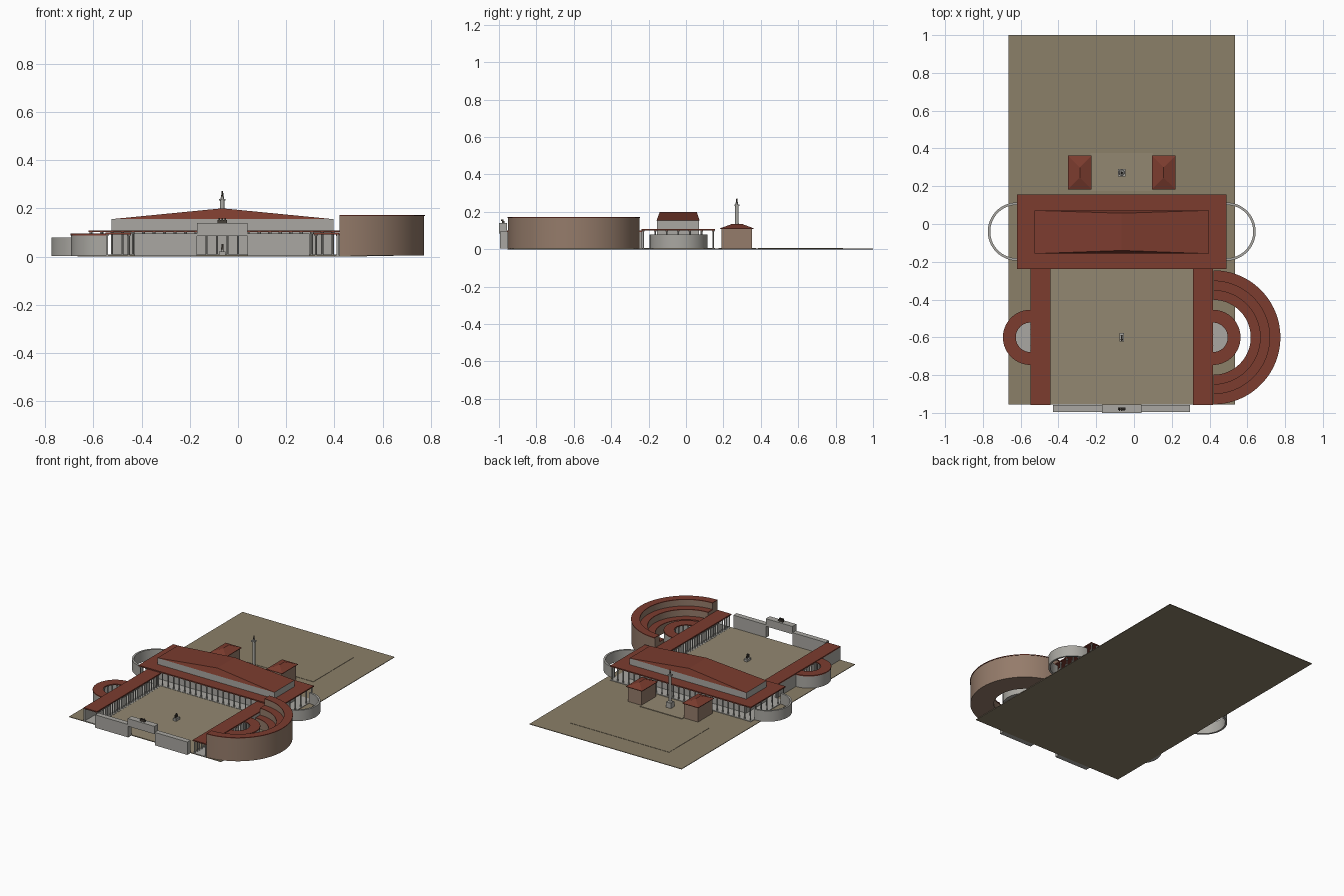
import bpy, bmesh
from math import pi, sin, cos

if "Cube" in bpy.data.objects:
    bpy.data.objects.remove(bpy.data.objects["Cube"])

CX = -0.065  # symmetry axis of the complex


def mat(name, c):
    m = bpy.data.materials.new(name)
    m.diffuse_color = (*c, 1)
    m.use_nodes = True
    m.node_tree.nodes["Principled BSDF"].inputs["Base Color"].default_value = m.diffuse_color
    return m


ROOF = mat("terracotta", (0.20, 0.045, 0.028))
BRICK = mat("brick", (0.30, 0.20, 0.145))
STONE = mat("stone", (0.40, 0.39, 0.36))
SAND = mat("earth", (0.26, 0.215, 0.14))
PAVE = mat("paving", (0.29, 0.245, 0.165))
BRONZE = mat("bronze", (0.06, 0.05, 0.04))


def finish(name, bm, m):
    bmesh.ops.recalc_face_normals(bm, faces=bm.faces)
    me = bpy.data.meshes.new(name)
    bm.to_mesh(me)
    bm.free()
    me.materials.append(m)
    ob = bpy.data.objects.new(name, me)
    bpy.context.collection.objects.link(ob)
    return ob


def hull(name, pts, m):
    bm = bmesh.new()
    for p in pts:
        bm.verts.new(p)
    bmesh.ops.convex_hull(bm, input=bm.verts)
    bmesh.ops.dissolve_limit(bm, angle_limit=0.001, verts=bm.verts, edges=bm.edges)
    return finish(name, bm, m)


def box(name, x0, x1, y0, y1, z0, z1, m):
    return hull(name, [(x, y, z) for x in (x0, x1) for y in (y0, y1) for z in (z0, z1)], m)


def half_ring(name, cx, cy, profile, side, m, n=40):
    """Sweep a closed (radius, z) profile through a half circle bulging to side."""
    bm = bmesh.new()
    rows = []
    for i in range(n + 1):
        a = -pi / 2 + pi * i / n
        rows.append([bm.verts.new((cx + side * r * cos(a), cy + r * sin(a), z)) for r, z in profile])
    k = len(profile)
    for i in range(n):
        for j in range(k):
            q = (j + 1) % k
            bm.faces.new((rows[i][j], rows[i + 1][j], rows[i + 1][q], rows[i][q]))
    bm.faces.new(rows[0])
    bm.faces.new(rows[-1])
    ob = finish(name, bm, m)
    for p in ob.data.polygons:
        p.use_smooth = True
    bpy.context.view_layer.objects.active = ob
    ob.select_set(True)
    bpy.ops.object.shade_smooth_by_angle()
    ob.select_set(False)
    return ob


def rect(r0, r1, z0, z1):
    return [(r0, z0), (r1, z0), (r1, z1), (r0, z1)]


def columns(name, places, z1, r=0.0045):
    bm = bmesh.new()
    for x, y in places:
        for rad, za, zb in ((r, 0.004, z1), (r * 1.5, z1 - 0.008, z1)):
            res = bmesh.ops.create_cone(bm, cap_ends=True, segments=8, radius1=rad, radius2=rad, depth=zb - za)
            bmesh.ops.translate(bm, verts=res["verts"], vec=(x, y, (za + zb) / 2))
    return finish(name, bm, STONE)


def span(a, b, n):
    return [a + (b - a) * i / (n - 1) for i in range(n)]


# ground and paved courts
box("ground", -0.665, 0.535, -0.955, 1.0, 0, 0.004, SAND)
box("forecourt_paving", -0.45, 0.32, -0.955, -0.235, 0.001, 0.006, PAVE)
box("temple_court_paving", -0.455, 0.325, 0.385, 0.84, 0.001, 0.006, SAND)
box("column_court_paving", -0.23, 0.10, 0.175, 0.375, 0.001, 0.008, PAVE)
box("hall_floor", -0.62, 0.49, -0.235, 0.155, 0.001, 0.008, STONE)

# main hall: low roof, raised clerestory and shallow gable
box("hall_wall", -0.525, 0.395, -0.155, 0.07, 0.008, 0.155, STONE)
box("hall_low_roof", -0.62, 0.49, -0.237, 0.155, 0.101, 0.109, ROOF)
hull("hall_upper_roof", [(x, y, 0.155) for x in (-0.526, 0.396) for y in (-0.157, 0.072)]
     + [(CX, -0.140, 0.2), (CX, 0.057, 0.2)], ROOF)
spots = []
for y in (-0.228, 0.145):
    spots += [(x, y) for x in span(-0.61, 0.48, 26)]
for x in (-0.61, 0.48, -0.565, 0.435):
    spots += [(x, y) for y in span(-0.165, 0.083, 5)]
columns("hall_columns", spots, 0.102)

# repeated left and right wings
for tag, s in (("left", -1), ("right", 1)):
    # open apse wall at the hall end
    half_ring(tag + "_apse_wall", CX + s * 0.555, -0.04, rect(0.141, 0.154, 0.003, 0.08), s, STONE)
    # long portico
    def X(a, b):
        return sorted((CX + s * a, CX + s * b))
    box(tag + "_portico_roof", *X(0.378, 0.484), -0.957, -0.235, 0.092, 0.1, ROOF)
    for y0, y1 in ((-0.957, -0.68), (-0.52, -0.235)):
        box(tag + "_portico_wall", *X(0.474, 0.483), y0, y1, 0.003, 0.093, STONE)
    box(tag + "_portico_floor", *X(0.378, 0.483), -0.955, -0.235, 0.001, 0.007, STONE)
    columns(tag + "_portico_columns", [(CX + s * 0.388, y) for y in span(-0.948, -0.25, 28)], 0.093)
    columns(tag + "_portico_inner_columns", [(CX + s * 0.478, y) for y in span(-0.67, -0.53, 6)], 0.093)
    # curved recess behind the portico
    ex = CX + s * 0.483
    half_ring(tag + "_recess_wall", ex, -0.6, rect(0.134, 0.144, 0.003, 0.09), s, STONE)
    half_ring(tag + "_recess_roof", ex, -0.6, rect(0.078, 0.146, 0.088, 0.095), s, ROOF)
    half_ring(tag + "_recess_floor", ex, -0.6, rect(0.001, 0.14, 0.003, 0.008), s, STONE)
    columns(tag + "_recess_columns", [(ex + s * 0.085 * cos(a), -0.6 + 0.085 * sin(a))
                                      for a in span(-1.45, 1.45, 9)], 0.089)
    # library block with hipped roof
    lx = CX + s * 0.222
    box(tag + "_library_walls", lx - 0.055, lx + 0.055, 0.19, 0.353, 0.003, 0.11, BRICK)
    hull(tag + "_library_roof", [(lx + a, y, z) for a in (-0.063, 0.063) for y in (0.183, 0.362)
                                 for z in (0.108, 0.112)]
         + [(lx, 0.245, 0.135), (lx, 0.30, 0.135)], ROOF)

# stepped semicircular market with tiled terraces
for i, (r0, r1, h) in enumerate(((0.20, 0.25, 0.07), (0.25, 0.30, 0.12), (0.30, 0.352, 0.168))):
    half_ring("market_tier_%d" % (i + 1), 0.42, -0.6, rect(r0, r1, 0.004, h), 1, BRICK, 56)
    half_ring("market_roof_%d" % (i + 1), 0.42, -0.6, rect(r0 - 0.002, r1 + 0.003, h, h + 0.005), 1, ROOF, 56)

# front enclosure wall and gateway
for tag, a, b in (("left", -0.43, -0.17), ("right", 0.04, 0.297)):
    box(tag + "_front_wall", a, b, -0.995, -0.958, 0.003, 0.095, STONE)
box("gate_lintel", -0.17, 0.04, -1.0, -0.956, 0.085, 0.14, STONE)
box("gate_chariot", CX - 0.019, CX + 0.019, -0.985, -0.971, 0.14, 0.152, BRONZE)
for dx in (-0.012, 0, 0.012):
    box("gate_horse", CX + dx - 0.003, CX + dx + 0.003, -0.989, -0.975, 0.15, 0.16, BRONZE)

# mounted statue in the forecourt
box("statue_plinth", CX - 0.013, CX + 0.013, -0.622, -0.578, 0.004, 0.022, STONE)
box("statue_horse_body", CX - 0.005, CX + 0.005, -0.615, -0.588, 0.03, 0.038, BRONZE)
for dx in (-0.004, 0.004):
    for y in (-0.612, -0.591):
        box("statue_leg", CX + dx - 0.0015, CX + dx + 0.0015, y - 0.002, y + 0.002, 0.022, 0.031, BRONZE)
box("statue_horse_neck", CX - 0.003, CX + 0.003, -0.619, -0.611, 0.035, 0.046, BRONZE)
box("statue_rider", CX - 0.004, CX + 0.004, -0.604, -0.597, 0.037, 0.052, BRONZE)

# monumental column: pedestal, shaft, capital and figure
box("column_pedestal", CX - 0.02, CX + 0.02, 0.252, 0.292, 0.004, 0.045, STONE)


def drum(name, r1, r2, z0, z1, m):
    bm = bmesh.new()
    bmesh.ops.create_cone(bm, cap_ends=True, segments=20, radius1=r1, radius2=r2, depth=z1 - z0)
    bmesh.ops.translate(bm, verts=bm.verts, vec=(CX, 0.272, (z0 + z1) / 2))
    return finish(name, bm, m)


drum("column_base", 0.016, 0.012, 0.045, 0.053, STONE)
drum("column_shaft", 0.0105, 0.0095, 0.053, 0.235, STONE)
box("column_capital", CX - 0.013, CX + 0.013, 0.259, 0.285, 0.232, 0.239, STONE)
drum("column_drum", 0.007, 0.006, 0.239, 0.25, STONE)
drum("column_figure", 0.005, 0.003, 0.25, 0.272, BRONZE)
